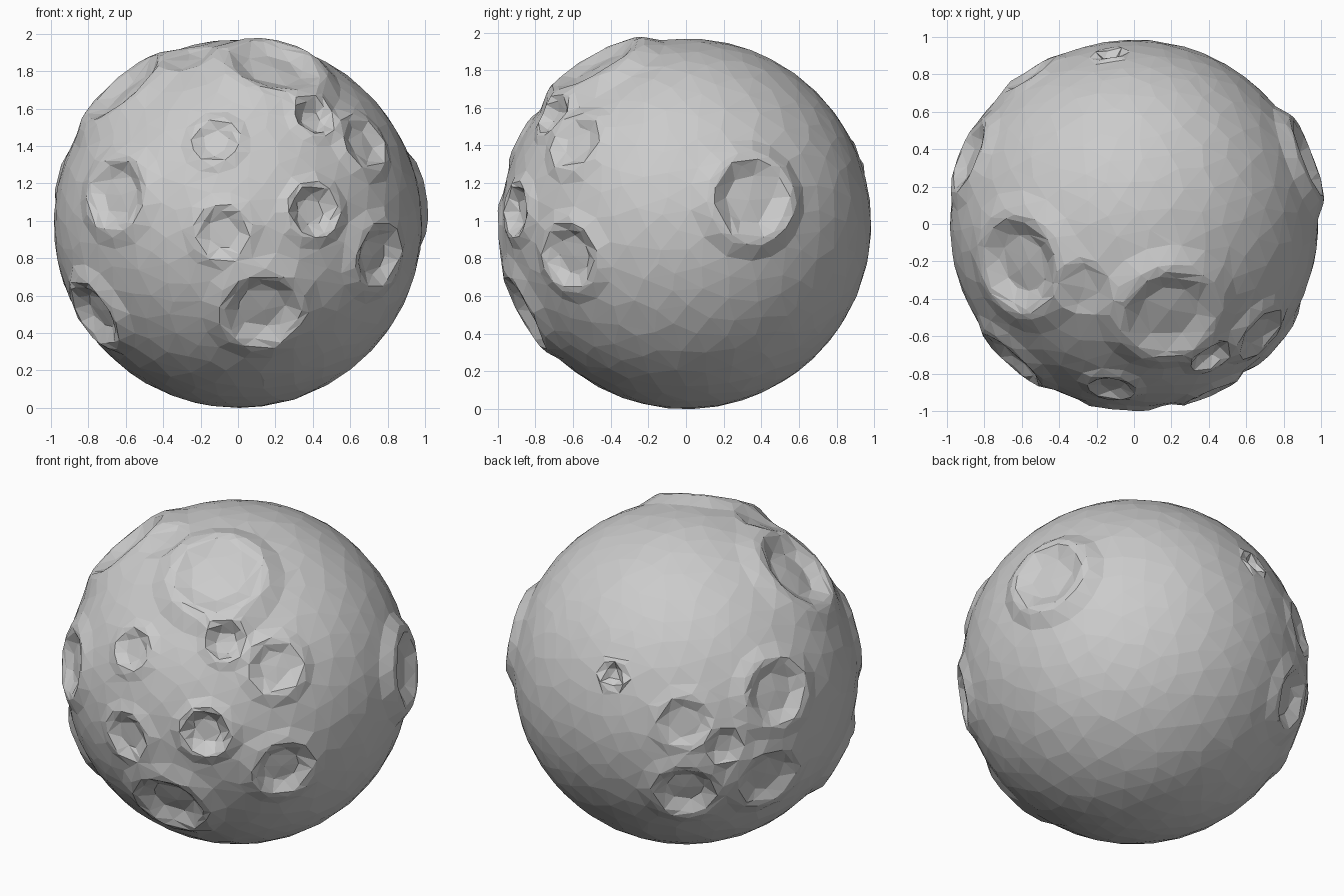
import bpy, bmesh, math
from mathutils import Vector

R = 0.984

# craters: direction from the centre (x, y, z), radius, floor depth, rim height
CRATERS = [
    # front
    (-0.65, -0.72, 0.16, 0.19, 0.035, 0.025),
    (0.40, -0.89, 0.07, 0.135, 0.045, 0.025),
    (0.13, -0.85, -0.46, 0.21, 0.045, 0.03),
    (-0.08, -0.97, -0.05, 0.14, 0.025, 0.018),
    (-0.12, -0.87, 0.44, 0.12, 0.02, 0.018),
    (0.74, -0.61, -0.17, 0.17, 0.035, 0.025),
    (-0.76, -0.41, -0.48, 0.18, 0.035, 0.035),
    (0.67, -0.58, 0.43, 0.15, 0.015, 0.025),
    # top
    (0.19, -0.48, 0.84, 0.25, 0.015, 0.045),
    (0.40, -0.69, 0.56, 0.11, 0.035, 0.02),
    (-0.62, -0.22, 0.73, 0.26, 0.05, 0.028),
    (-0.27, -0.34, 0.88, 0.15, 0.012, 0.008),
    # right side
    (0.90, 0.34, 0.13, 0.21, 0.02, 0.045),
    # back and left side
    (-0.13, 0.91, 0.36, 0.07, 0.03, 0.015),
    (-0.88, 0.36, 0.24, 0.19, 0.035, 0.025),
    (-0.53, 0.76, -0.32, 0.18, 0.045, 0.022),
    (-0.55, 0.80, 0.13, 0.15, 0.022, 0.014),
    (-0.73, 0.66, -0.01, 0.11, 0.02, 0.012),
    (-0.85, 0.40, -0.28, 0.19, 0.035, 0.022),
]
craters = [(Vector(c[:3]).normalized(), *c[3:]) for c in CRATERS]


def smooth(t):
    t = max(0.0, min(1.0, t))
    return t * t * (3 - 2 * t)


def crater_height(t, depth, rim):
    """Flat floor, sloping wall, raised rim, gentle outer slope."""
    if t < 1.05:
        return -depth + (depth + rim) * smooth((t - 0.55) / 0.5)
    return rim * (1 - smooth((t - 1.05) / 0.6))


# moon: fine sphere pushed in and out by the craters
bm = bmesh.new()
bmesh.ops.create_icosphere(bm, subdivisions=6, radius=1.0)
for v in bm.verts:
    n = v.co.normalized()
    h = 0.0
    for c, rad, depth, rim in craters:
        t = n.angle(c, 0.0) * R / rad
        if t < 1.65:
            h += crater_height(t, depth, rim)
    v.co = n * (R + max(-0.07, min(0.05, h)))
mesh = bpy.data.meshes.new("cratered_moon")
bm.to_mesh(mesh)
bm.free()
moon = bpy.data.objects.new("cratered_moon", mesh)
moon.location.z = R
bpy.context.collection.objects.link(moon)

# reduce to irregular flat facets
dec = moon.modifiers.new("facets", 'DECIMATE')
dec.ratio = 0.11
for p in mesh.polygons:
    p.use_smooth = False
